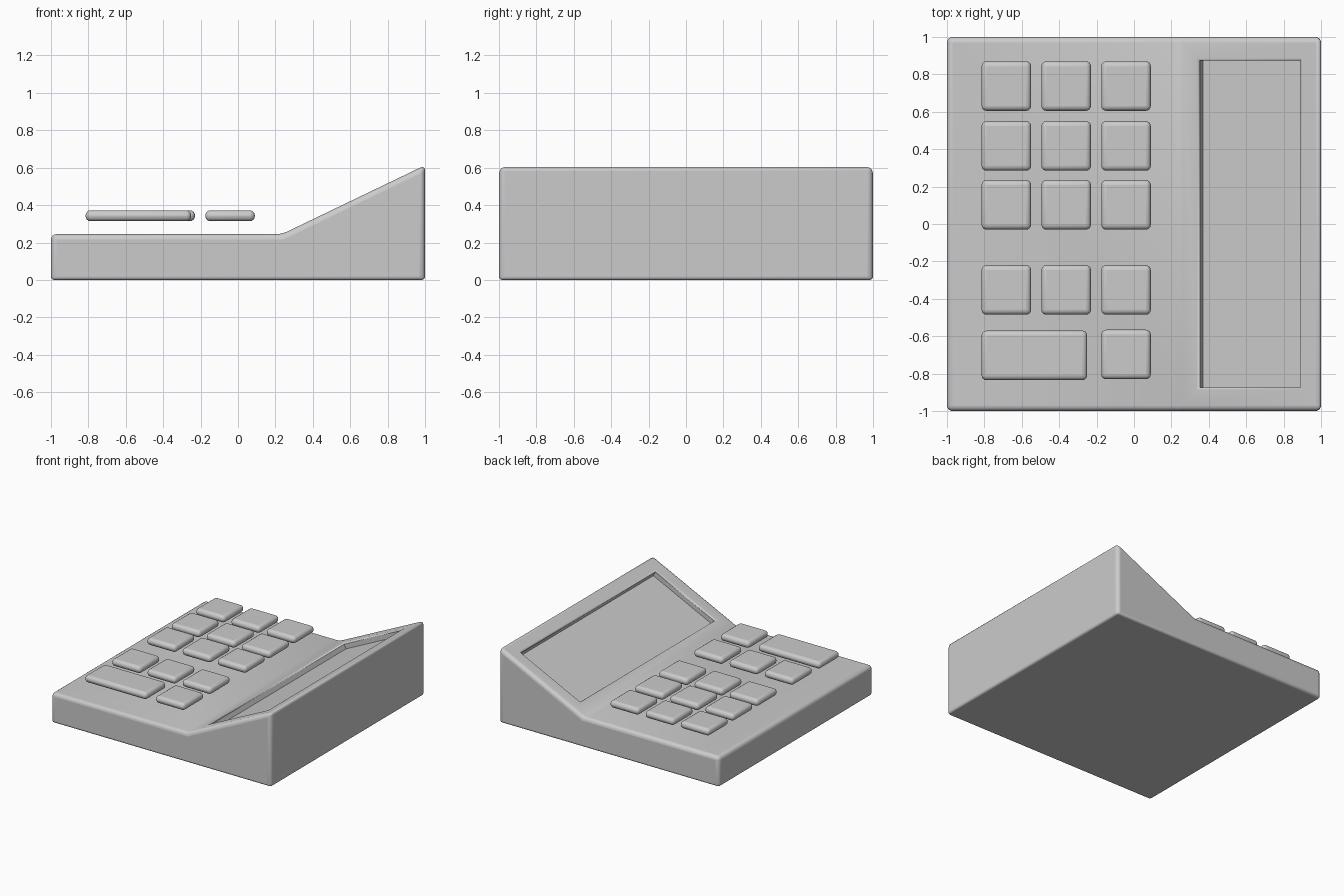
import bpy, bmesh

if "Cube" in bpy.data.objects:
    bpy.data.objects.remove(bpy.data.objects["Cube"])


def finish(name, bm, width, segments, limit):
    bmesh.ops.recalc_face_normals(bm, faces=bm.faces)
    mesh = bpy.data.meshes.new(name)
    bm.to_mesh(mesh)
    bm.free()
    ob = bpy.data.objects.new(name, mesh)
    bpy.context.collection.objects.link(ob)
    bev = ob.modifiers.new("rounding", 'BEVEL')
    bev.width = width
    bev.segments = segments
    bev.limit_method = limit
    for p in mesh.polygons:
        p.use_smooth = True
    bpy.ops.object.select_all(action='DESELECT')
    ob.select_set(True)
    bpy.context.view_layer.objects.active = ob
    bpy.ops.object.shade_smooth_by_angle(angle=0.6)
    return ob


# Wedge-shaped case: side profile extruded front to back
profile = [(-1, 0), (1, 0), (1, 0.613), (0.235, 0.245), (-1, 0.245)]
bm = bmesh.new()
base = bm.faces.new([bm.verts.new((x, -1, z)) for x, z in profile])
ext = bmesh.ops.extrude_face_region(bm, geom=[base], use_keep_orig=True)
bmesh.ops.translate(bm, vec=(0, 2, 0),
                    verts=[g for g in ext["geom"] if isinstance(g, bmesh.types.BMVert)])
bmesh.ops.recalc_face_normals(bm, faces=bm.faces)
bm.normal_update()

# Sunken display window in the sloping face
screen = next(f for f in bm.faces if f.normal.z > 0.5 and f.normal.x < -0.2)
bmesh.ops.inset_region(bm, faces=[screen], thickness=0.178)
bmesh.ops.inset_region(bm, faces=[screen], thickness=0.0, depth=0.0)
normal = screen.normal.copy()
bmesh.ops.translate(bm, verts=list(screen.verts), vec=normal * -0.05)

# Round every edge except the crisp seam around the display floor
weight = bm.edges.layers.float.new("bevel_weight_edge")
floor_edges = set(screen.edges)
for e in bm.edges:
    touches_floor = any(v in screen.verts for v in e.verts)
    low = all(v.co.z < 0.01 for v in e.verts)
    e[weight] = 0.0 if touches_floor else (0.6 if low else 1.0)
    rim_miter = len(e.link_faces) == 2 and e.calc_face_angle(0) < 0.01
    if rim_miter:
        e[weight] = 0.0
    if any(abs(v.co.y) < 0.9 for v in e.verts) and not touches_floor and not rim_miter:
        e[weight] = 0.4
finish("case", bm, 0.03, 4, 'WEIGHT')


# Keys hover slightly above the flat part of the case
def key(name, x0, x1, y0, y1):
    bm = bmesh.new()
    bmesh.ops.create_cube(bm, size=1)
    bmesh.ops.scale(bm, vec=(x1 - x0, y1 - y0, 0.058), verts=bm.verts)
    bmesh.ops.translate(bm, vec=((x0 + x1) / 2, (y0 + y1) / 2, 0.343), verts=bm.verts)
    finish(name, bm, 0.027, 4, 'ANGLE')


size = 0.265
columns = [-0.815, -0.495, -0.175]
for r, y in enumerate([0.605, 0.285, -0.03, -0.485]):
    for c, x in enumerate(columns):
        key(f"key_{r + 1}_{c + 1}", x, x + size, y, y + size)
key("key_wide", columns[0], -0.25, -0.835, -0.57)
key("key_corner", columns[2], columns[2] + size, -0.83, -0.565)
